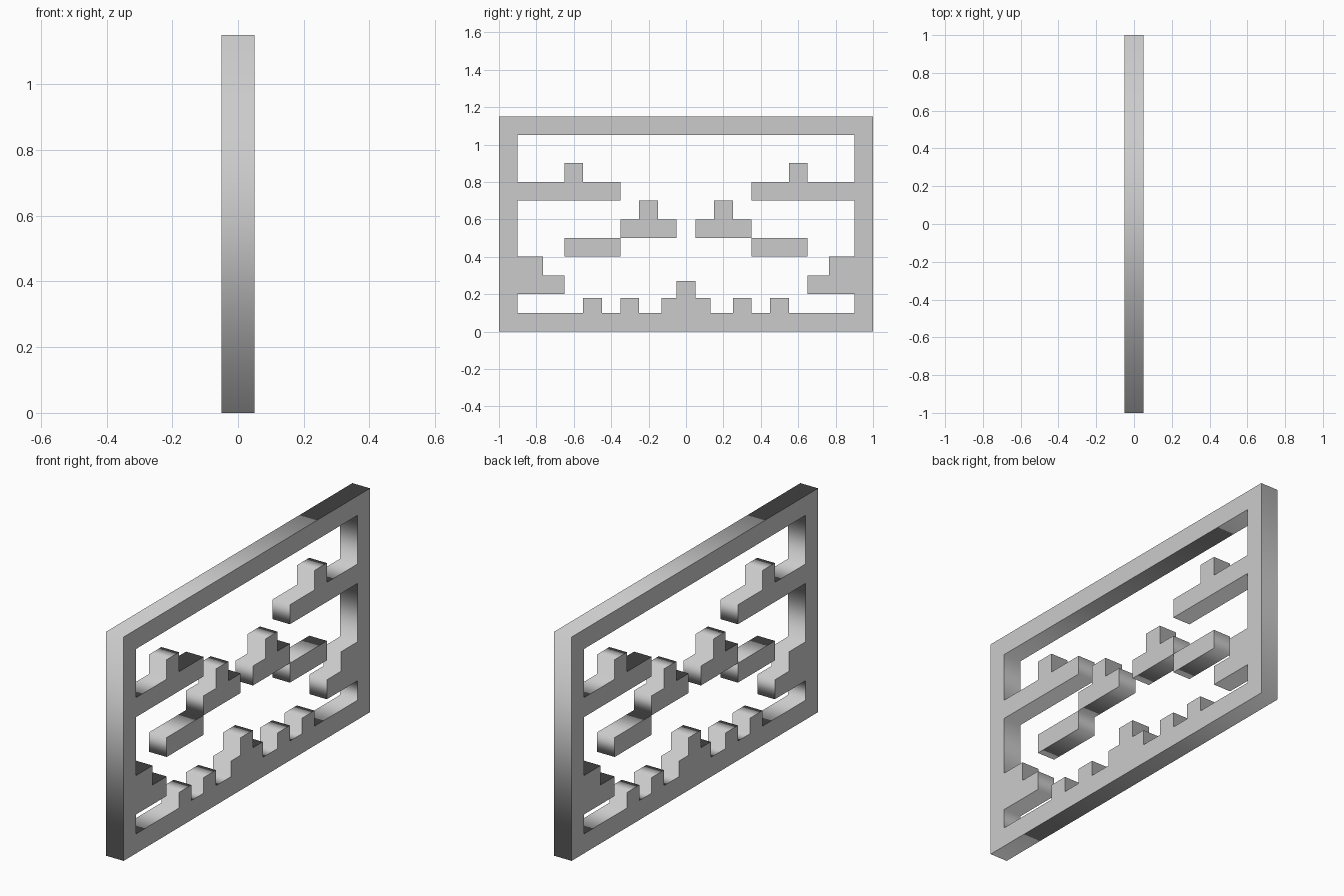
import bpy
from math import pi

if "Cube" in bpy.data.objects:
    bpy.data.objects.remove(bpy.data.objects["Cube"])

HALF_DEPTH = 0.05


def plate(name, *loops):
    """Extrude closed (y, z) outlines along x; inner loops become holes."""
    curve = bpy.data.curves.new(name, 'CURVE')
    curve.dimensions = '2D'
    curve.fill_mode = 'BOTH'
    curve.extrude = HALF_DEPTH
    for pts in loops:
        spline = curve.splines.new('POLY')
        spline.points.add(len(pts) - 1)
        for p, (y, z) in zip(spline.points, pts):
            p.co = (y, z, 0, 1)
        spline.use_cyclic_u = True
    obj = bpy.data.objects.new(name, curve)
    bpy.context.collection.objects.link(obj)
    obj.rotation_euler = (pi / 2, 0, pi / 2)  # local x -> y, local y -> z
    bpy.ops.object.select_all(action='DESELECT')
    obj.select_set(True)
    bpy.context.view_layer.objects.active = obj
    bpy.ops.object.convert(target='MESH')
    bpy.ops.object.transform_apply(rotation=True)
    return bpy.context.object


def mirrored(obj):
    mod = obj.modifiers.new("mirror", 'MIRROR')
    mod.use_axis = (False, True, False)
    mod.use_mirror_merge = False


# Right half of the opening, from bottom centre up to the top rail
floor_steps = [(.05, .27), (.05, .18), (.13, .18), (.13, .1)]
for y in (.25, .45):
    floor_steps += [(y, .1), (y, .18), (y + .1, .18), (y + .1, .1)]
corner_steps = [(.9, .1), (.9, .2), (.65, .2), (.65, .3), (.765, .3), (.765, .4), (.9, .4)]
upper_ledge = [(.9, .7), (.35, .7), (.35, .8), (.55, .8), (.55, .9), (.65, .9), (.65, .8), (.9, .8)]
half = floor_steps + corner_steps + upper_ledge + [(.9, 1.05)]
opening = half + [(-y, z) for y, z in reversed(half)]

# Frame with attached ledges, corner steps and floor steps
plate("frame", [(-1, 0), (1, 0), (1, 1.15), (-1, 1.15)], opening)

# Floating platforms
mirrored(plate("middle_platforms", [(.05, .5), (.35, .5), (.35, .6), (.25, .6),
                                    (.25, .7), (.15, .7), (.15, .6), (.05, .6)]))
mirrored(plate("lower_platforms", [(.35, .4), (.65, .4), (.65, .5), (.35, .5)]))
